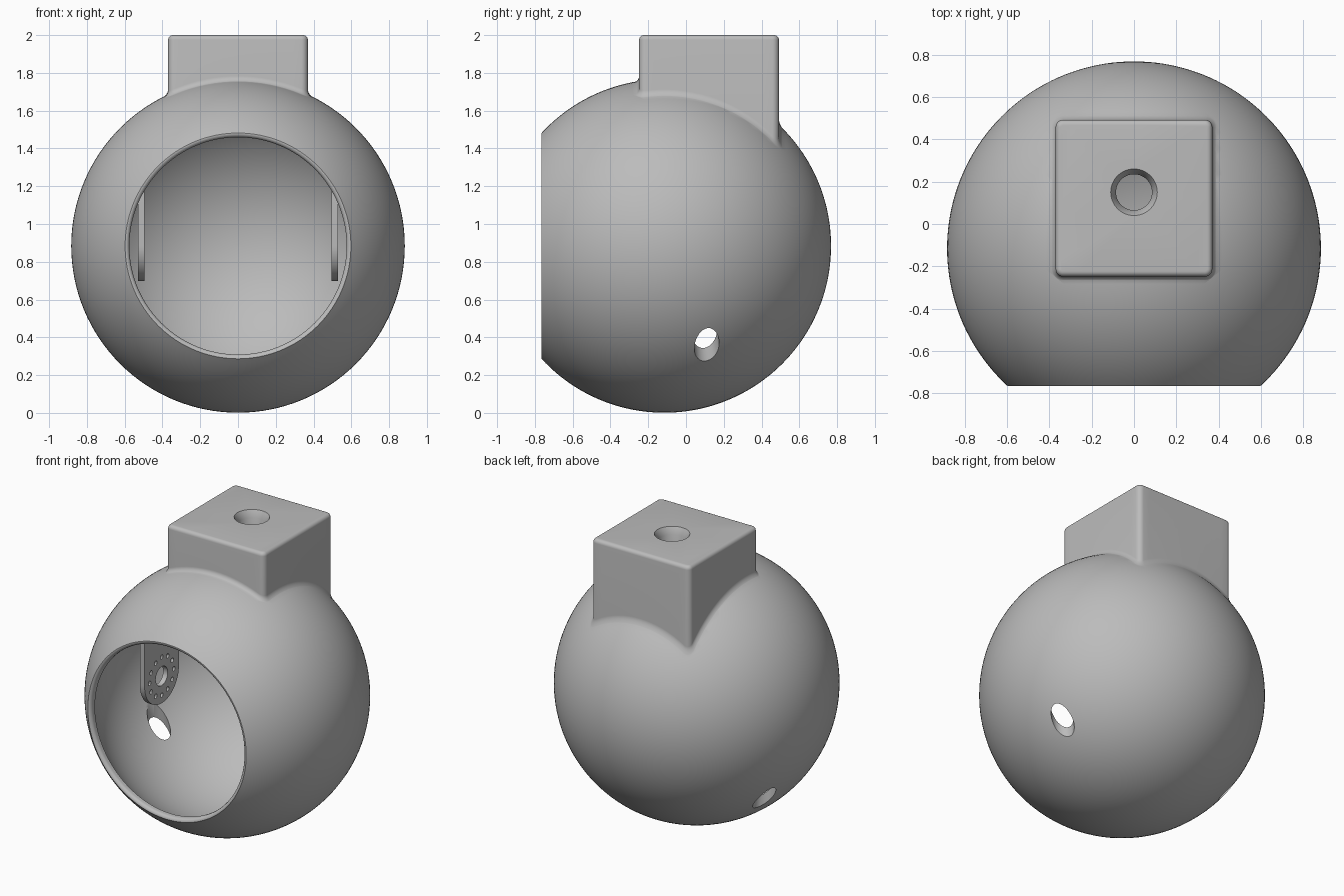
import bpy, bmesh
from math import sin, cos, pi, sqrt, asin, radians
from mathutils import Vector, Matrix

cube = bpy.data.objects.get("Cube")
if cube:
    bpy.data.objects.remove(cube, do_unlink=True)

CENTER = Vector((0, -0.115, 0.884))
OUTER, INNER = 0.883, 0.835
FRONT = -0.65            # front cut, measured from the centre
MOUTH = 0.575

grey = bpy.data.materials.new("plain_grey")
grey.use_nodes = True
grey.diffuse_color = (0.5, 0.5, 0.5, 1)
grey.node_tree.nodes["Principled BSDF"].inputs["Base Color"].default_value = (0.5, 0.5, 0.5, 1)


def finish(name, bm):
    bmesh.ops.recalc_face_normals(bm, faces=bm.faces)
    mesh = bpy.data.meshes.new(name)
    bm.to_mesh(mesh)
    bm.free()
    mesh.materials.append(grey)
    obj = bpy.data.objects.new(name, mesh)
    bpy.context.collection.objects.link(obj)
    return obj


def loft(name, rings):
    """Closed solid through matching loops of points."""
    bm = bmesh.new()
    loops = [[bm.verts.new(p) for p in ring] for ring in rings]
    n = len(loops[0])
    for a, b in zip(loops, loops[1:]):
        for i in range(n):
            j = (i + 1) % n
            bm.faces.new((a[i], a[j], b[j], b[i]))
    bm.faces.new(loops[0])
    bm.faces.new(loops[-1])
    return finish(name, bm)


def lathe(name, profile, origin, axis, steps):
    """Solid of revolution from (radius, distance along axis) pairs."""
    turn = Vector((0, 0, 1)).rotation_difference(Vector(axis)).to_matrix()
    return loft(name, [[Vector(origin) + turn @ Vector((r * cos(2 * pi * i / steps),
                        r * sin(2 * pi * i / steps), d)) for i in range(steps)]
                       for r, d in profile])


def combine(obj, other, operation):
    mod = obj.modifiers.new(operation, "BOOLEAN")
    mod.object, mod.operation, mod.solver = other, operation, "EXACT"
    bpy.context.view_layer.objects.active = obj
    bpy.ops.object.modifier_apply(modifier=mod.name)
    bpy.data.objects.remove(other, do_unlink=True)


def arc(radius, start, steps):
    """Sphere profile from distance start round to the back pole."""
    a0 = asin(start / radius)
    a1 = radians(89.7)
    angles = [a0 + (a1 - a0) * i / steps for i in range(steps + 1)]
    return [(radius * cos(a), radius * sin(a)) for a in angles]


def smooth(obj, angle=30):
    bpy.ops.object.select_all(action="DESELECT")
    obj.select_set(True)
    bpy.context.view_layer.objects.active = obj
    bpy.ops.object.shade_smooth_by_angle(angle=radians(angle))


# Ball with a flat front
shell = lathe("ball_shell", arc(OUTER, FRONT, 64), CENTER, (0, 1, 0), 128)

# Mounting block with rounded edges, flaring into the ball
HALF, CORNER, FLARE, ROUND, TOP = 0.37, 0.035, 0.03, 0.025, 2.0
BLOCK_Y = 0.122


def outline(offset):
    points = []
    for k in range(4):
        base = Vector((HALF - CORNER, 0)), Vector((0, HALF - CORNER))
        sx, sy = ((1, 1), (-1, 1), (-1, -1), (1, -1))[k]
        mid = Vector((sx * base[0].x, sy * base[1].y))
        corner = []
        for i in range(7):
            a = pi / 2 * (k + i / 6)
            corner.append(mid + (CORNER + offset) * Vector((cos(a), sin(a))))
        points += corner
        # Straight side towards the next corner
        nx, ny = ((-1, 1), (-1, -1), (1, -1), (1, 1))[k]
        a = pi / 2 * (k + 1)
        end = Vector((nx, ny)) * (HALF - CORNER) + (CORNER + offset) * Vector((cos(a), sin(a)))
        points += [corner[-1].lerp(end, i / 16) for i in range(1, 16)]
    return [p + Vector((0, BLOCK_Y)) for p in points]


def on_ball(p, rise):
    drop = OUTER ** 2 - p.x ** 2 - (p.y - CENTER.y) ** 2
    return Vector((p.x, p.y, CENTER.z + sqrt(drop) + rise))


rings = [[Vector((p.x, p.y, 1.2)) for p in outline(FLARE)]]
for i in range(7):
    a = pi / 2 * i / 6
    rings.append([on_ball(p, FLARE * (1 - cos(a)) - 0.003) for p in outline(FLARE * (1 - sin(a)))])
for i in range(6):
    a = pi / 2 * i / 5
    rings.append([Vector((p.x, p.y, TOP - ROUND + ROUND * sin(a)))
                  for p in outline(-ROUND * (1 - cos(a)))])
combine(shell, loft("block", rings), "UNION")

# Hollow inside with a softened mouth
neck = -sqrt(INNER ** 2 - MOUTH ** 2)
lip = [(MOUTH + 0.03, FRONT - 0.1), (MOUTH + 0.02, FRONT - 0.001),
       (MOUTH + 0.009, FRONT + 0.004), (MOUTH + 0.002, FRONT + 0.012), (MOUTH, FRONT + 0.022)]
combine(shell, lathe("hollow", lip + arc(INNER, neck, 56), CENTER, (0, 1, 0), 128), "DIFFERENCE")

# Countersunk hole through the block
hole = [(0.085, -0.6), (0.085, -0.045), (0.11, 0), (0.11, 0.1)]
combine(shell, lathe("top_hole", hole, (0, 0.15, TOP), (0, 0, 1), 48), "DIFFERENCE")

# Cable channels running down the inside and out through the ball
for side in (-1, 1):
    channel = lathe("channel", [(0.068, -0.35), (0.068, 0.4)],
                    (side * 0.667, 0.108, 0.37), (0, -0.12, 1), 40)
    combine(shell, channel, "DIFFERENCE")
smooth(shell)

# Hanging brackets with a pivot hole and a ring of screw holes
RADIUS, HEIGHT = 0.185, 0.655
for side, name in ((-1, "right_bracket"), (1, "left_bracket")):
    shape = [(RADIUS, HEIGHT)] + [(RADIUS * cos(a), -RADIUS * sin(a))
             for a in (pi * i / 32 for i in range(33))] + [(-RADIUS, HEIGHT)]
    bracket = loft(name, [[CENTER + Vector((side * x, y, z)) for y, z in shape]
                          for x in (0.495, 0.53)])
    spots = [(0, 0, 0.065)]
    spots += [(0.13 * cos(a), 0.13 * sin(a), 0.015) for a in (pi / 6 * i for i in range(12))]
    for y, z, r in spots:
        drill = lathe("drill", [(r, -0.1), (r, 0.1)],
                      CENTER + Vector((side * 0.51, y, z)), (1, 0, 0), 24 if r > 0.05 else 12)
        combine(bracket, drill, "DIFFERENCE")
    smooth(bracket)
